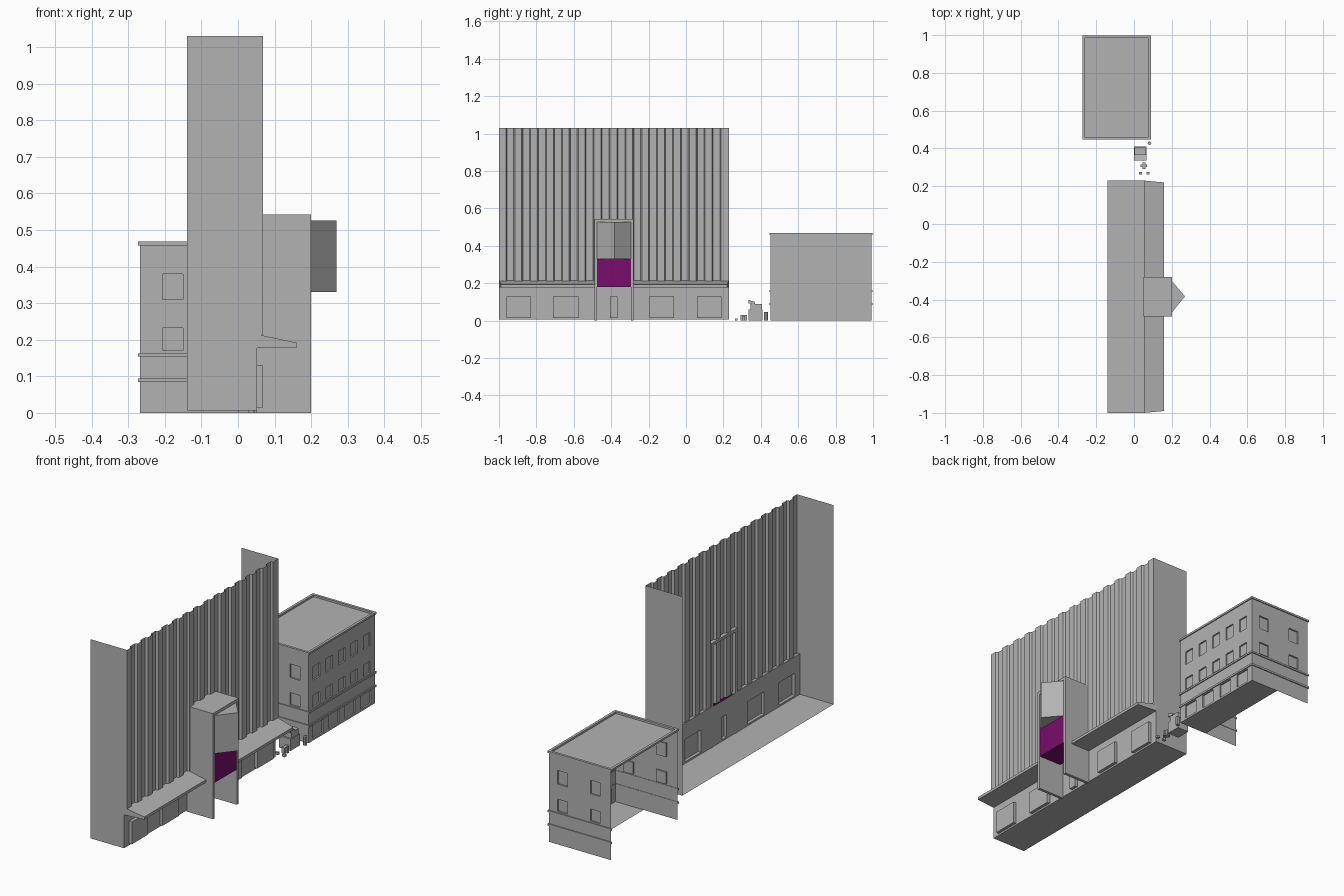
import bpy, bmesh
from mathutils import Vector

cube = bpy.data.objects.get("Cube")
if cube:
    bpy.data.objects.remove(cube)


def material(name, rgb):
    m = bpy.data.materials.new(name)
    m.use_nodes = True
    m.diffuse_color = (*rgb, 1)
    m.node_tree.nodes["Principled BSDF"].inputs["Base Color"].default_value = (*rgb, 1)
    return m


GREY = material("concrete grey", (0.45, 0.45, 0.45))
PURPLE = material("purple", (0.19, 0.004, 0.15))


def finish(bm, name, mat=GREY, fix=True):
    if fix:
        bmesh.ops.recalc_face_normals(bm, faces=bm.faces)
    me = bpy.data.meshes.new(name)
    bm.to_mesh(me)
    bm.free()
    me.materials.append(mat)
    ob = bpy.data.objects.new(name, me)
    bpy.context.collection.objects.link(ob)
    return ob


def prism(name, profile, sweep, mat=GREY):
    """Closed profile of 3D points swept along a vector."""
    bm = bmesh.new()
    face = bm.faces.new([bm.verts.new(p) for p in profile])
    ext = bmesh.ops.extrude_face_region(bm, geom=[face], use_keep_orig=True)
    bmesh.ops.translate(bm, vec=sweep, verts=[v for v in ext["geom"] if isinstance(v, bmesh.types.BMVert)])
    return finish(bm, name, mat)


def box(name, x0, x1, y0, y1, z0, z1, mat=GREY):
    return prism(name, [(x0, y0, z0), (x1, y0, z0), (x1, y1, z0), (x0, y1, z0)], (0, 0, z1 - z0), mat)


def sheet(name, points):
    bm = bmesh.new()
    bm.faces.new([bm.verts.new(p) for p in points])
    return finish(bm, name, fix=False)


def relief(name, place, u0, u1, v0, v1, rects, push):
    """Single-sided wall whose rectangles are pushed in or out."""
    us = sorted({u0, u1, *[u for r in rects for u in r[:2]]})
    vs = sorted({v0, v1, *[v for r in rects for v in r[2:]]})
    bm = bmesh.new()
    grid = [[bm.verts.new(place(u, v)) for v in vs] for u in us]
    chosen = []
    for i in range(len(us) - 1):
        for j in range(len(vs) - 1):
            f = bm.faces.new((grid[i][j], grid[i + 1][j], grid[i + 1][j + 1], grid[i][j + 1]))
            cu, cv = (us[i] + us[i + 1]) / 2, (vs[j] + vs[j + 1]) / 2
            if any(r[0] < cu < r[1] and r[2] < cv < r[3] for r in rects):
                chosen.append(f)
    ext = bmesh.ops.extrude_face_region(bm, geom=chosen)
    moved = [v for v in ext["geom"] if isinstance(v, bmesh.types.BMVert)]
    bmesh.ops.translate(bm, vec=Vector(push), verts=moved)
    old = [f for f in chosen if f.is_valid]
    if old:
        bmesh.ops.delete(bm, geom=old, context="FACES_ONLY")
    return finish(bm, name)


# ---- Tall hall: open at the back and the top ----
BACK, WALL, BASE, RIB = -0.14, 0.052, 0.057, 0.069
Y0, Y1, TOP, LEDGE, GROUND = -1.0, 0.23, 1.03, 0.213, 0.006

sheet("hall_floor", [(BACK, Y0, GROUND), (BACK, Y1, GROUND), (WALL, Y1, GROUND), (WALL, Y0, GROUND)])
for name, y in (("hall_front_end", Y0), ("hall_back_end", Y1)):
    sheet(name, [(BACK, y, GROUND), (WALL, y, GROUND), (WALL, y, LEDGE),
                 (RIB, y, LEDGE), (RIB, y, TOP), (BACK, y, TOP)])

doors = [(a, b, 0.015, 0.13) for a, b in
         ((-0.96, -0.83), (-0.71, -0.575), (-0.405, -0.365), (-0.195, -0.065), (0.06, 0.19))]
relief("hall_lower_wall", lambda u, v: (WALL, u, v), Y0, Y1, GROUND, LEDGE, doors, (0.016, 0, 0))

# Corrugated upper cladding
bm = bmesh.new()
count, slant = 15, 0.006
pitch = (Y1 - Y0) / (count - 0.5)
line = []
for i in range(count):
    y = Y0 + i * pitch
    line += [(RIB, y), (RIB, y + pitch / 2 - slant)]
    if i < count - 1:
        line += [(BASE, y + pitch / 2), (BASE, y + pitch - slant)]
line[-1] = (RIB, Y1)
rows = [[bm.verts.new((x, y, z)) for x, y in line] for z in (LEDGE, TOP)]
for a, b, c, d in zip(rows[0], rows[0][1:], rows[1][1:], rows[1]):
    bm.faces.new((a, b, c, d))
finish(bm, "corrugated_cladding", fix=False)

# Canopies on both sides of the entrance, with slightly tapered outer ends
PY0, PY1 = -0.49, -0.28
for name, a, b, ta, tb in (("canopy_front", Y0, PY0, 0.01, 0), ("canopy_back", PY1, Y1, 0, -0.01)):
    ob = prism(name, [(WALL, a, 0.178), (0.16, a, 0.178), (0.16, a, 0.192), (WALL, a, 0.215)], (0, b - a, 0))
    for v in ob.data.vertices:
        if v.co.x > 0.1:
            v.co.y += ta if v.co.y < (a + b) / 2 else tb

# Entrance portal with purple sign box and pointed bay above
T, PX, PZ = 0.015, 0.2, 0.543
box("portal_front_slab", 0.05, PX, PY0, PY0 + T, 0, PZ)
box("portal_back_slab", 0.05, PX, PY1 - T, PY1, 0, PZ)
box("portal_top_slab", 0.05, PX, PY0 + T, PY1 - T, PZ - T, PZ)
box("purple_sign_box", 0.07, 0.198, PY0 + T, PY1 - T, 0.18, 0.33, PURPLE)
prism("pointed_bay", [(0.195, PY0 + T, 0.33), (0.27, -0.383, 0.33), (0.195, PY1 - T, 0.33)], (0, 0, 0.196))

# ---- Three-storey building: open on its back side ----
BX0, BX1, BY0, BY1, BZ = -0.268, 0.085, 0.452, 0.993, 0.46
FLOORS = ((0.17, 0.232), (0.31, 0.38))
side_windows = [(u, u + 0.056, a, b) for u in (-0.207, -0.02) for a, b in FLOORS]
long_windows = [(0.49 + i * 0.102, 0.545 + i * 0.102, a, b) for i in range(5) for a, b in FLOORS]
shop_doors = [(0.49 + i * 0.13, 0.57 + i * 0.13, 0.01, 0.08) for i in range(4)]
IN = 0.008
relief("building_front_wall", lambda u, v: (u, BY0, v), BX0, BX1, 0, BZ, side_windows, (0, IN, 0))
relief("building_back_wall", lambda u, v: (u, BY1, v), BX0, BX1, 0, BZ, side_windows, (0, -IN, 0))
relief("building_long_wall", lambda u, v: (BX1, u, v), BY0, BY1, 0, BZ, long_windows + shop_doors, (-IN, 0, 0))
sheet("building_floor", [(-0.075, BY0, 0), (-0.075, BY1, 0), (BX1, BY1, 0), (BX1, BY0, 0)])
sheet("building_roof", [(BX0, BY0, 0.458), (BX1, BY0, 0.458), (BX1, BY1, 0.458), (BX0, BY1, 0.458)])


def trim(name, z0, z1, inner, back):
    """Strip around the walls, optionally on the back side too."""
    o = 0.005
    box(name + "_front", BX0 - o, BX1 + o, BY0 - o, BY0 + inner, z0, z1)
    box(name + "_rear", BX0 - o, BX1 + o, BY1 - inner, BY1 + o, z0, z1)
    box(name + "_left", BX1 - inner, BX1 + o, BY0 + inner, BY1 - inner, z0, z1)
    if back:
        box(name + "_right", BX0 - o, BX0 + inner, BY0 + inner, BY1 - inner, z0, z1)


trim("cornice", 0.458, 0.468, 0.008, True)
trim("lower_band", 0.084, 0.094, 0.002, False)
trim("upper_band", 0.154, 0.163, 0.002, False)

# ---- Small street items between the buildings ----
box("kiosk_base", 0.0, 0.065, 0.335, 0.41, 0, 0.06)
box("kiosk_upper", 0.003, 0.062, 0.345, 0.405, 0.06, 0.09)
prism("kiosk_lid", [(0, 0.335, 0.092), (0, 0.368, 0.088), (0, 0.368, 0.1), (0, 0.335, 0.11)], (0.065, 0, 0))
box("bin_base", 0.035, 0.07, 0.303, 0.315, 0, 0.025)
box("bin_top", 0.044, 0.06, 0.292, 0.326, 0, 0.03)
for name, x in (("left_block", 0.075), ("right_block", 0.035)):
    box(name, x - 0.008, x + 0.008, 0.262, 0.276, 0, 0.012)
bm = bmesh.new()
bmesh.ops.create_cone(bm, cap_ends=True, segments=8, radius1=0.01, radius2=0.01, depth=0.045)
finish(bm, "street_post").location = (0.082, 0.428, 0.0225)
